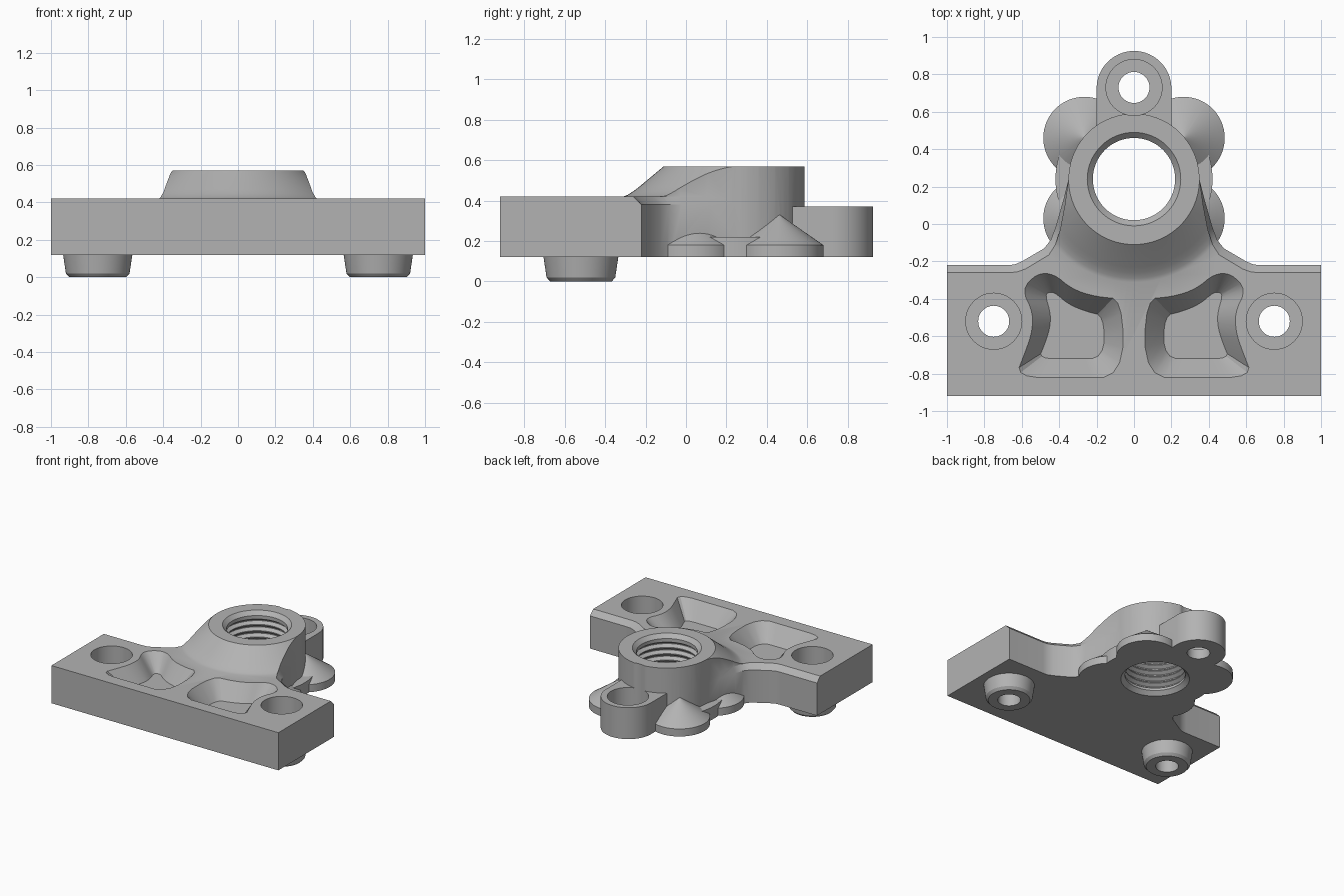
import bpy, bmesh, math
from mathutils import Vector

old = bpy.data.objects.get("Cube")
if old:
    bpy.data.objects.remove(old, do_unlink=True)

grey = bpy.data.materials.new("machined grey")
grey.use_nodes = True
grey.diffuse_color = (0.45, 0.45, 0.45, 1)
grey.node_tree.nodes["Principled BSDF"].inputs["Base Color"].default_value = (0.45, 0.45, 0.45, 1)

BASE = 0.12            # underside of the plate
TOP = 0.42             # upper face of the plate
BORE = (0, 0.24)       # axis of the threaded bore
FOOT = (0.75, -0.52)   # axis of each foot


def finish(name, bm):
    bmesh.ops.recalc_face_normals(bm, faces=bm.faces)
    mesh = bpy.data.meshes.new(name)
    bm.to_mesh(mesh)
    bm.free()
    mesh.materials.append(grey)
    obj = bpy.data.objects.new(name, mesh)
    bpy.context.collection.objects.link(obj)
    return obj


def loft(name, levels):
    """Closed solid through stacked outlines: [(z, points), ...]."""
    bm = bmesh.new()
    rings = [[bm.verts.new((x, y, z)) for x, y in pts] for z, pts in levels]
    for a, b in zip(rings, rings[1:]):
        for i in range(len(a)):
            j = (i + 1) % len(a)
            bm.faces.new((a[i], a[j], b[j], b[i]))
    bm.faces.new(rings[0][::-1])
    bm.faces.new(rings[-1])
    return finish(name, bm)


def lathe(name, profile, center, steps=64):
    """Solid of revolution from (radius, z) pairs."""
    def ring(r):
        return [(center[0] + r * math.cos(2 * math.pi * i / steps),
                 center[1] + r * math.sin(2 * math.pi * i / steps)) for i in range(steps)]
    return loft(name, [(z, ring(r)) for r, z in profile])


def both(half):
    return half + [(-x, y) for x, y in reversed(half) if x > 0]


def rounded(pts, passes=2):
    """Corner cutting turns a rough outline into a soft one."""
    for _ in range(passes):
        out = []
        for i, p in enumerate(pts):
            a, b = Vector(p), Vector(pts[(i + 1) % len(pts)])
            out += [tuple(a.lerp(b, 0.25)), tuple(a.lerp(b, 0.75))]
        pts = out
    return pts


def combine(target, tool, operation):
    mod = target.modifiers.new(operation.lower(), 'BOOLEAN')
    mod.operation, mod.solver, mod.object = operation, 'EXACT', tool
    bpy.context.view_layer.objects.active = target
    bpy.ops.object.modifier_apply(modifier=mod.name)
    bpy.data.objects.remove(tool, do_unlink=True)


# Plate with a tapering web and a chamfered rear edge
lower = both([(1, -.92), (1, -.22), (.68, -.22), (.64, -.217), (.60, -.2), (.48, -.13),
              (.445, -.085), (.42, -.02), (.38, .12), (.35, .24), (.2, .3)])
upper = both([(1, -.92), (1, -.26), (.66, -.26), (.62, -.255), (.58, -.24), (.455, -.165),
              (.42, -.11), (.395, -.03), (.37, .1), (.345, .24), (.2, .3)])
body = loft("bracket_body", [(BASE, lower), (TOP - .04, lower), (TOP, upper)])

# Flared boss, trimmed to the web sides and to a round back
boss = lathe("boss", [(.6, BASE), (.6, .405), (.56, .417), (.53, .428), (.5, .447),
                      (.47, .47), (.35, .57)], BORE, 96)
arc = [(.35 * math.cos(math.radians(a)), BORE[1] + .35 * math.sin(math.radians(a)))
       for a in range(0, 91, 5)]
arc[-1] = (0, arc[-1][1])
trim = both([(.5, -.4), (.5, -.25), (.455, -.165), (.42, -.11), (.395, -.03), (.37, .1)] + arc)
combine(boss, loft("boss_trim", [(0, trim), (1, trim)]), 'INTERSECT')
combine(body, boss, 'UNION')

# Low round flange under the boss and four conical screw pads
combine(body, lathe("flange", [(.42, BASE), (.42, .22)], BORE), 'UNION')
for sx in (-1, 1):
    for sy in (-1, 1):
        pad = lathe("screw_pad", [(.22, BASE), (.22, .18), (.004, .33)],
                    (sx * .265, .245 + sy * .215))
        combine(body, pad, 'UNION')

# Rear lug with straight sides
lug = [(.2 * math.cos(math.radians(a)), .725 + .2 * math.sin(math.radians(a)))
       for a in range(0, 181, 6)] + [(-.2, .4), (.2, .4)]
combine(body, loft("lug", [(BASE, lug), (.37, lug)]), 'UNION')

# Tapered feet
for sx in (-1, 1):
    foot = lathe("foot", [(.185, BASE + .02), (.185, BASE), (.17, .02), (.152, 0)],
                 (sx * FOOT[0], FOOT[1]))
    combine(body, foot, 'UNION')

# Counterbored screw holes
for x, y, floor in ((-FOOT[0], FOOT[1], .2), (FOOT[0], FOOT[1], .2), (0, .73, .2)):
    hole = lathe("screw_hole", [(.083, -.1), (.083, floor), (.15, floor), (.15, .8)], (x, y), 48)
    combine(body, hole, 'DIFFERENCE')

# Sloped pockets either side of the centre rib
rim = [(.06, -.82), (.33, -.82), (.635, -.82), (.58, -.68), (.545, -.58), (.54, -.47),
       (.6, -.35), (.52, -.265), (.43, -.265), (.33, -.35), (.2, -.39), (.06, -.4)]
floor = [(.16, -.72), (.33, -.72), (.51, -.72), (.48, -.65), (.45, -.56), (.445, -.48),
         (.475, -.38), (.455, -.365), (.425, -.365), (.35, -.43), (.25, -.47), (.16, -.49)]
for sx in (-1, 1):
    outline, bottom = [[(sx * x, y) for x, y in rounded(p)] for p in (rim, floor)]
    pocket = loft("pocket", [(TOP - .13, bottom), (TOP, outline), (TOP + .02, outline)])
    combine(body, pocket, 'DIFFERENCE')

# Threaded bore with chamfered mouths
thread = [(.25, BASE - .05), (.25, BASE), (.22, BASE + .03)]
pitch, count = .05, 7
for i in range(count):
    z = BASE + .05 + i * pitch
    thread += [(.22, z), (.245, z + .018), (.245, z + .024), (.22, z + .042)]
thread += [(.22, .54), (.25, .57), (.25, .65)]
combine(body, lathe("thread", thread, BORE), 'DIFFERENCE')

# Smooth curved walls, keep machined edges crisp
bpy.ops.object.select_all(action='DESELECT')
body.select_set(True)
bpy.context.view_layer.objects.active = body
bpy.ops.object.shade_smooth_by_angle(angle=math.radians(28))
